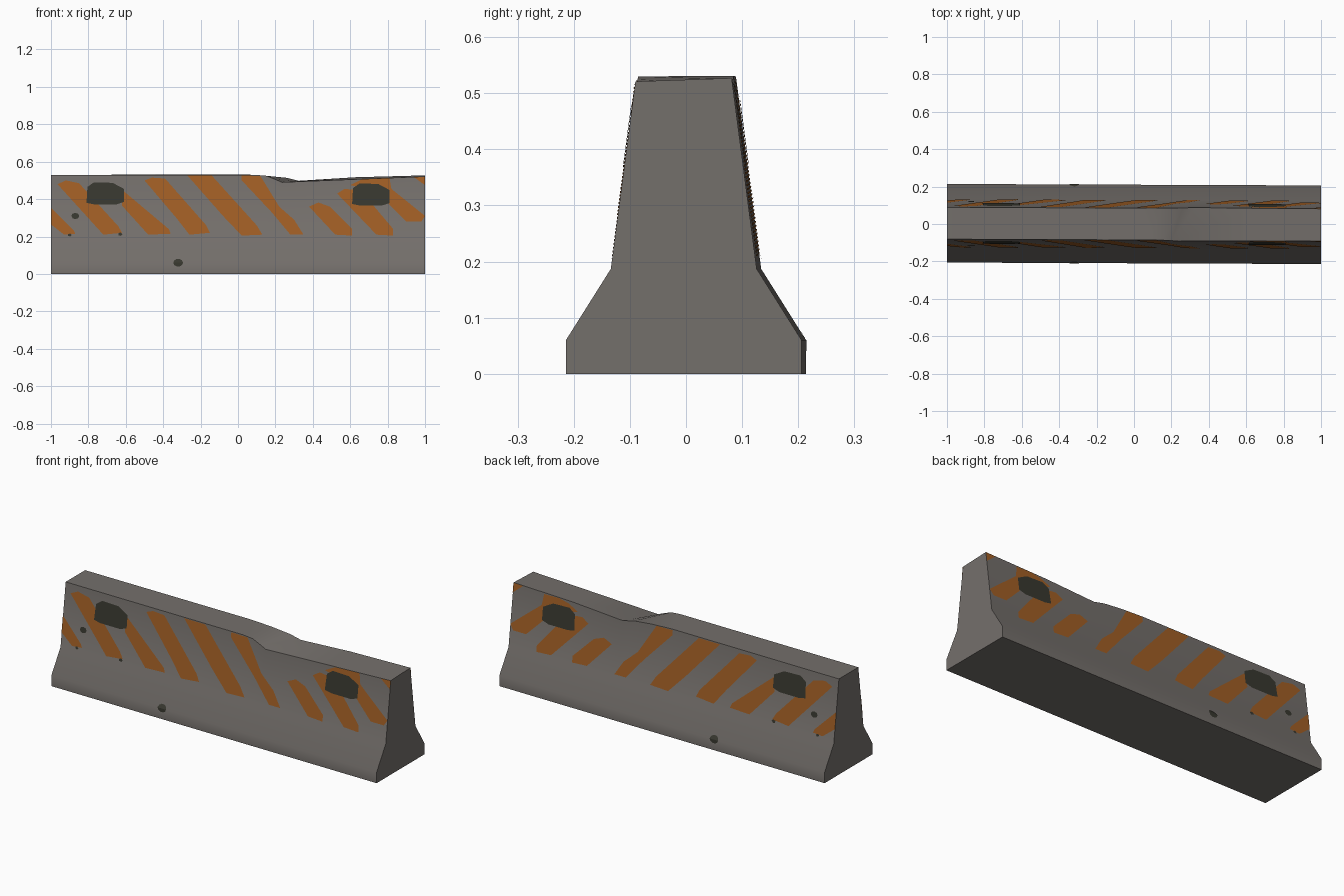
import bpy, bmesh, math

if "Cube" in bpy.data.objects:
    bpy.data.objects.remove(bpy.data.objects["Cube"])


def material(name, color):
    m = bpy.data.materials.new(name)
    m.diffuse_color = (*color, 1)
    m.use_nodes = True
    m.node_tree.nodes["Principled BSDF"].inputs["Base Color"].default_value = m.diffuse_color
    return m


CONCRETE = material("grey concrete", (0.175, 0.160, 0.148))
ORANGE = material("orange paint", (0.36, 0.115, 0.018))
DARK = material("dark recess", (0.040, 0.040, 0.029))

# half profile: (half width, height)
FOOT = [(0.21, 0.0), (0.21, 0.06), (0.13, 0.187)]

# top edges (x, z) of the front and back, station by station, with the chip
FRONT = [(-1, .53), (.09, .53), (.15, .525), (.20, .505), (.235, .49), (.63, .506), (1, .521)]
BACK = [(-1, .53), (.02, .531), (.15, .525), (.26, .514), (.325, .498), (.63, .517), (1, .527)]


def lerp(pts, t):
    for (a, va), (b, vb) in zip(pts, pts[1:]):
        if t <= b:
            return va + (vb - va) * max(0, t - a) / (b - a)
    return pts[-1][1]


def half_width(z):
    return lerp([(0, .21), (.06, .21), (.187, .13), (.53, .085)], z)


def place(x, z, side, lift=0.0):
    """Point on the front (side -1) or back (side 1) surface, slightly yawed."""
    return (x, side * (half_width(z) + lift) - 0.004 * x, z)


def finish(bm, name, mat, smooth=False):
    me = bpy.data.meshes.new(name)
    bm.to_mesh(me)
    bm.free()
    me.materials.append(mat)
    ob = bpy.data.objects.new(name, me)
    bpy.context.collection.objects.link(ob)
    if smooth:
        bpy.ops.object.select_all(action='DESELECT')
        ob.select_set(True)
        bpy.context.view_layer.objects.active = ob
        bpy.ops.object.shade_smooth_by_angle(angle=math.radians(36))
    return ob


# barrier body: profile lofted through the stations
bm = bmesh.new()
rings = []
for (xf, zf), (xb, zb) in zip(FRONT, BACK):
    pts = [place(xf, z, -1) for _, z in FOOT] + [place(xf, zf, -1)]
    pts += [place(xb, zb, 1)] + [place(xb, z, 1) for _, z in reversed(FOOT)]
    rings.append([bm.verts.new(p) for p in pts])
for a, b in zip(rings, rings[1:]):
    for i in range(8):
        j = (i + 1) % 8
        bm.faces.new((a[i], a[j], b[j], b[i]))
bm.faces.new(rings[0])
bm.faces.new(rings[-1])
bmesh.ops.recalc_face_normals(bm, faces=bm.faces)
finish(bm, "barrier_body", CONCRETE, True)

# painted stripes as (x, z) outlines
STRIPES = [
    [(-1, .355), (-.88, .235), (-.87, .215), (-.93, .21), (-1, .265)],
    [(-.965, .48), (-.92, .5), (-.85, .485), (-.64, .255), (-.62, .22), (-.72, .21)],
    [(-.62, .45), (-.37, .24), (-.36, .215), (-.48, .21), (-.62, .365)],
    [(-.5, .5), (-.46, .515), (-.39, .51), (-.17, .26), (-.15, .22), (-.26, .21), (-.33, .3)],
    [(-.27, .526), (-.14, .526), (.1, .26), (.13, .21), (.02, .205), (-.08, .31)],
    [(.02, .526), (.12, .524), (.22, .36), (.3, .29), (.35, .21), (.28, .21), (.18, .33), (.02, .5)],
    [(.38, .36), (.43, .382), (.49, .36), (.61, .24), (.61, .205), (.52, .21)],
    [(.53, .43), (.57, .455), (.62, .45), (.72, .37), (.83, .24), (.83, .205), (.74, .21)],
    [(.60, .475), (.66, .505), (.72, .517), (.81, .515), (.82, .455), (1, .31), (.98, .28),
     (.90, .28), (.80, .38), (.7, .45)],
    [(.94, .53), (1, .53), (1, .475)],
]

# slots near both ends, and small chipped spots
SLOTS = [[(x + dx, z) for dx, z in
          [(-.1, .38), (-.095, .465), (-.06, .49), (.04, .487), (.1, .455), (.1, .385),
           (.06, .372), (-.06, .372)]] for x in (-.71, .71)]
SLOTS[1] = [(x, z - .006) for x, z in SLOTS[1]]


def disc(x, z, r, a0=0, a1=360, n=8):
    return [(x + r * math.cos(math.radians(a0 + (a1 - a0) * i / n)),
             z + r * .8 * math.sin(math.radians(a0 + (a1 - a0) * i / n)))
            for i in range(n + (a1 - a0 < 360))]


SPOTS = [disc(-.87, .31, .021),
         disc(-.32, .06, .026, 0, 180, 5), disc(-.32, .06, .026, 180, 360, 5),
         disc(-.63, .213, .012, n=5), disc(-.9, .208, .01, n=5)]


def plates(name, outlines, mat, lift):
    for side, edge, label in ((-1, FRONT, "front"), (1, BACK, "back")):
        bm = bmesh.new()
        for outline in outlines:
            pts = [(x, min(z, lerp(edge, x) - .001)) for x, z in outline]
            f = bm.faces.new([bm.verts.new(place(x, z, side, lift)) for x, z in pts])
            f.normal_update()
            if f.normal.y * side < 0:
                f.normal_flip()
        finish(bm, f"{name}_{label}", mat)


plates("stripes", STRIPES, ORANGE, .0015)
plates("slots", SLOTS, DARK, .003)
plates("chipped_spots", SPOTS, DARK, .003)
